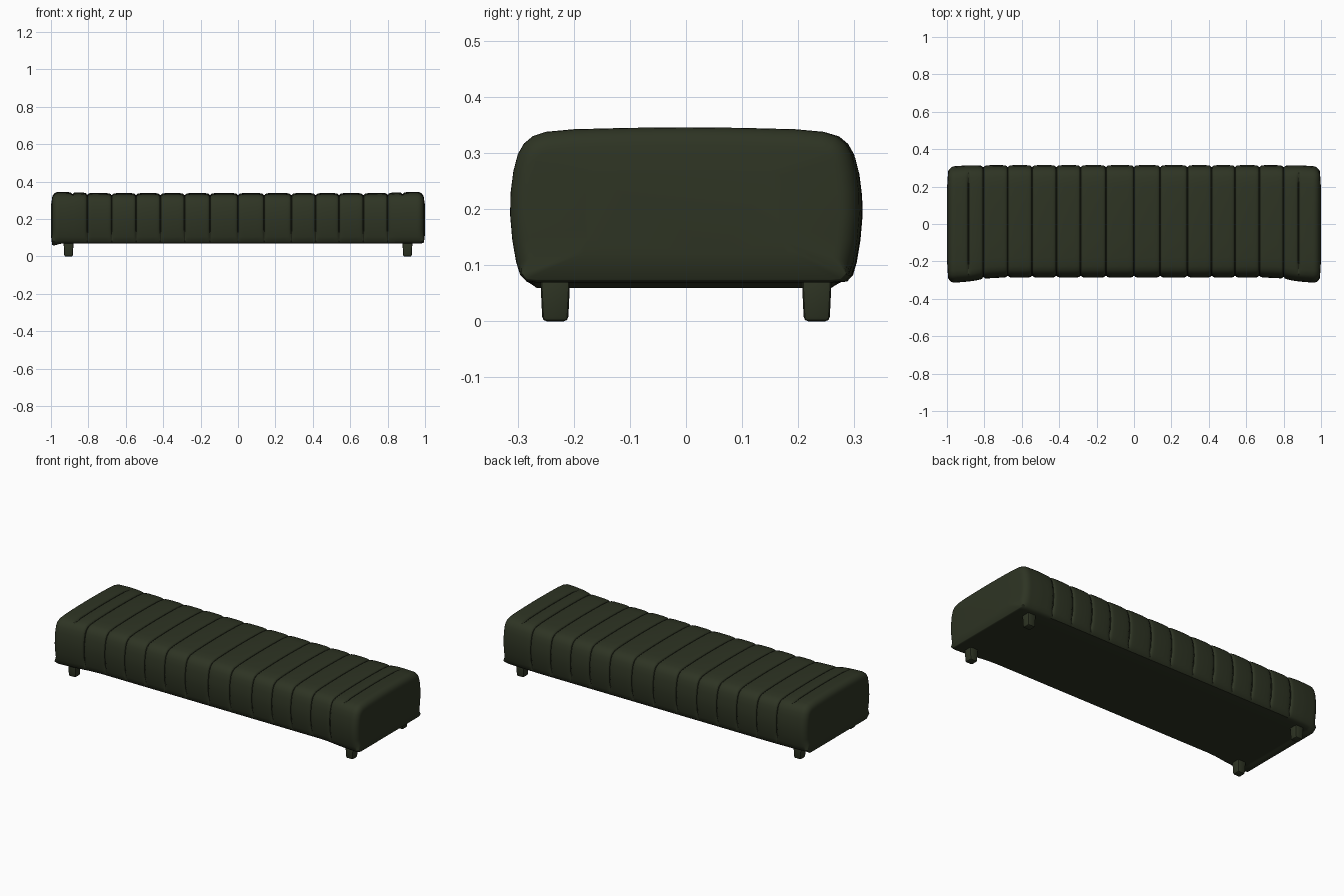
import bpy, bmesh, math
from mathutils import Vector

if "Cube" in bpy.data.objects:
    bpy.data.objects.remove(bpy.data.objects["Cube"])


def material(name, rgb):
    m = bpy.data.materials.new(name)
    m.diffuse_color = (*rgb, 1)
    m.use_nodes = True
    m.node_tree.nodes["Principled BSDF"].inputs["Base Color"].default_value = m.diffuse_color
    return m


GREEN = material("dark olive leather", (0.027, 0.034, 0.017))
SEAM = material("seam shadow", (0.011, 0.013, 0.007))

# Half cross-section (y, z), bottom centre to top centre
HALF = [(0, .069), (.1, .069), (.2, .069), (.265, .069), (.285, .071), (.296, .082),
        (.304, .105), (.311, .145), (.315, .19), (.314, .23), (.309, .268), (.301, .298),
        (.290, .317), (.274, .330), (.25, .338), (.2, .3425), (.1, .345), (0, .346)]
SECTION = HALF + [(-y, z) for y, z in HALF[-2:0:-1]]
N = len(SECTION)

FULL_SEAMS = [-.805, -.675, -.545, -.415, -.285, -.15, 0, .14, .285, .415, .54, .67, .80]
TOP_SEAMS = [-.885, .88]


def step(t):
    t = max(0, min(1, t))
    return t * t * (3 - 2 * t)


def normal(i):
    a, b = SECTION[i - 1], SECTION[(i + 1) % N]
    return Vector((b[1] - a[1], a[0] - b[0])).normalized()


NORMALS = [normal(i) for i in range(N)]


def groove(d):
    d = abs(d)
    return 0.008 * math.exp(-(d / .005) ** 2) + 0.006 * math.exp(-d / .02)


def ring(x, inset=0.0, shrink=1.0):
    pts = []
    e = step((abs(x) - .72) / .2)
    tip = step((abs(x) - .88) / .12)
    for i, (y, z) in enumerate(SECTION):
        n = NORMALS[i]
        d = inset * (1 if n.y > -.3 else .15)
        if z > .09:
            d += max(groove(x - s) for s in FULL_SEAMS)
            if abs(y) < .255 and n.y > .5:
                d += max(groove(x - s) for s in TOP_SEAMS)
        py, pz = y - n.x * d, z - n.y * d
        # the body bows slightly along its length
        py = py * (.958 + .03 * e) + .014 - .012 * e - .006 * tip
        if z > .2:
            pz -= .006 * (1 - e)
        if z < .08 and abs(y) < .27:
            pz -= .012 * step((-x - .94) / .05)
        py *= shrink
        pz = .205 + (pz - .205) * shrink
        pts.append((x, py, pz))
    return pts


def build_cushion():
    xs = {-.95, .95, -.92, .92, -.845, .84}
    for s in FULL_SEAMS + TOP_SEAMS:
        for o in (0.0025, .006, .011, .02, .036):
            xs.update((s - o, s + o))
    R = .036
    ends = [(.994 - R + R * math.sin(a), R * (1 - math.cos(a)))
            for a in [math.radians(k * 15) for k in range(7)]]
    rings = [ring(-1, R, .65)]
    rings += [ring(-x, d) for x, d in reversed(ends)]
    pos = [None] * len(rings)
    for x in sorted(xs):
        if abs(x) < .957:
            rings.append(ring(x))
            pos.append(x)
    rings += [ring(x, d) for x, d in ends] + [ring(1, R, .65)]
    pos += [None] * (len(ends) + 1)

    bm = bmesh.new()
    vs = [[bm.verts.new(p) for p in r] for r in rings]
    for k in range(len(vs) - 1):
        for i in range(N):
            j = (i + 1) % N
            f = bm.faces.new((vs[k][i], vs[k][j], vs[k + 1][j], vs[k + 1][i]))
            # narrow strip at the bottom of each stitched channel
            if pos[k] is not None and pos[k + 1] is not None:
                mid = (pos[k] + pos[k + 1]) / 2
                c = f.calc_center_median()
                full = any(abs(mid - s) < .001 for s in FULL_SEAMS)
                top = any(abs(mid - s) < .001 for s in TOP_SEAMS)
                if c.z > .09 and (full or (top and c.z > .3 and abs(c.y) < .24)):
                    f.material_index = 1
    bm.faces.new(vs[0])
    bm.faces.new(vs[-1])
    bmesh.ops.recalc_face_normals(bm, faces=bm.faces[:])
    return finish("channelled_cushion", bm, 40)


def finish(name, bm, angle):
    me = bpy.data.meshes.new(name)
    bm.to_mesh(me)
    bm.free()
    me.materials.append(GREEN)
    me.materials.append(SEAM)
    ob = bpy.data.objects.new(name, me)
    bpy.context.collection.objects.link(ob)
    bpy.ops.object.select_all(action='DESELECT')
    ob.select_set(True)
    bpy.context.view_layer.objects.active = ob
    bpy.ops.object.shade_smooth_by_angle(angle=math.radians(angle))
    return ob


def build_leg(name, x, y):
    # tapered block with rounded edges
    bm = bmesh.new()
    bmesh.ops.create_cube(bm, size=1)
    for v in bm.verts:
        w = .054 if v.co.z > 0 else .046
        v.co = Vector((x + v.co.x * w, y + v.co.y * w, .085 if v.co.z > 0 else 0))
    bmesh.ops.bevel(bm, geom=bm.edges[:], offset=.008, segments=2, profile=.5,
                    affect='EDGES')
    finish(name, bm, 40)


build_cushion()
for sx, side in ((-1, "left"), (1, "right")):
    for sy, end in ((-1, "front"), (1, "back")):
        build_leg(f"{end}_{side}_leg", sx * .906, sy * .233)
